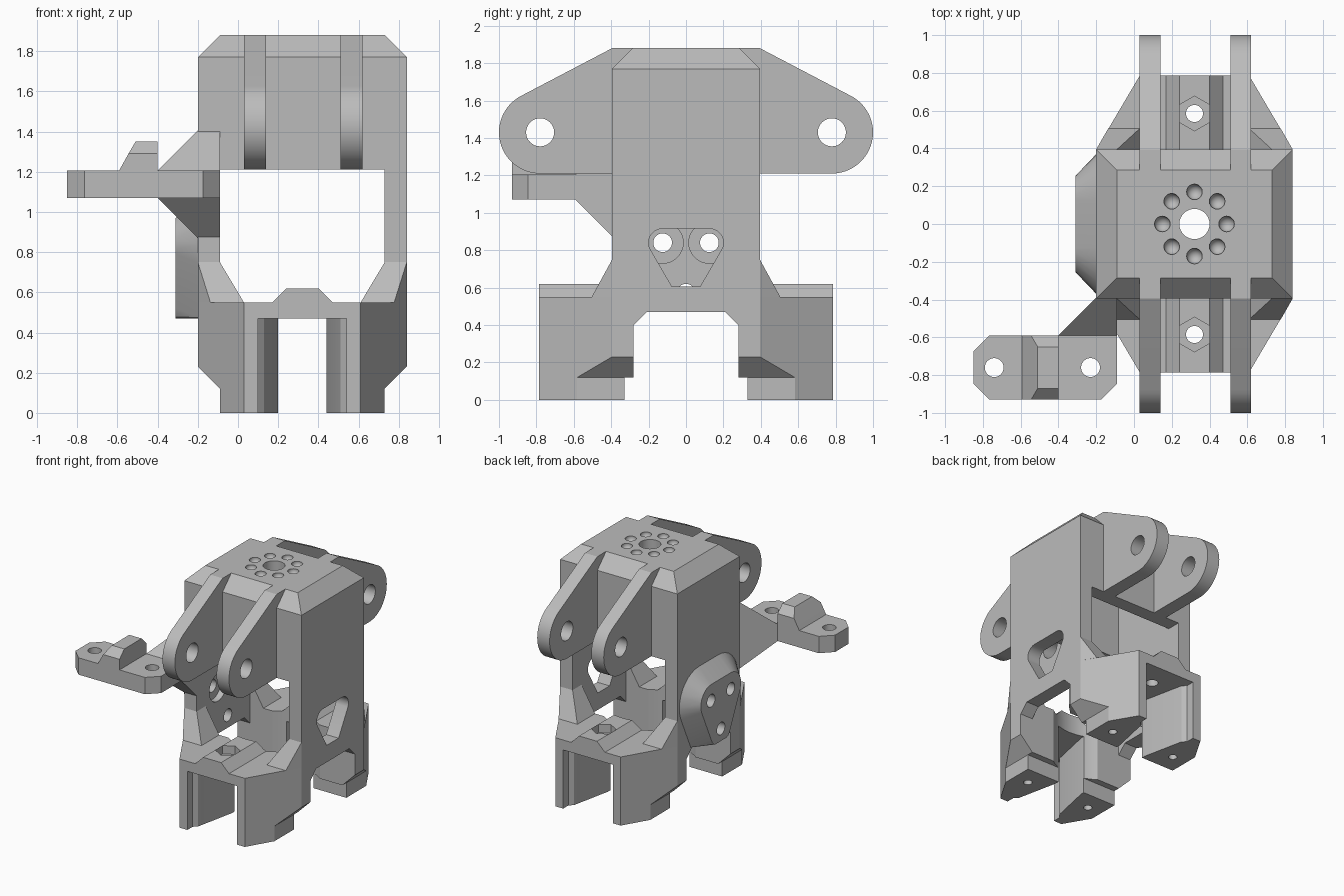
import bpy, bmesh
from math import cos, sin, pi, radians

if "Cube" in bpy.data.objects:
    bpy.data.objects.remove(bpy.data.objects["Cube"], do_unlink=True)

grey = bpy.data.materials.new("plain grey")
grey.use_nodes = True
COLOUR = (0.5, 0.5, 0.5, 1)
grey.diffuse_color = COLOUR
grey.node_tree.nodes["Principled BSDF"].inputs["Base Color"].default_value = COLOUR

CX = 0.32   # centre line of the frame


def finish(name, bm):
    bmesh.ops.recalc_face_normals(bm, faces=bm.faces)
    mesh = bpy.data.meshes.new(name)
    bm.to_mesh(mesh)
    bm.free()
    obj = bpy.data.objects.new(name, mesh)
    mesh.materials.append(grey)
    bpy.context.collection.objects.link(obj)
    return obj


def hull(name, points):
    bm = bmesh.new()
    for p in points:
        bm.verts.new(p)
    res = bmesh.ops.convex_hull(bm, input=bm.verts)
    spare = {g for g in res["geom_interior"] if isinstance(g, bmesh.types.BMVert)}
    bmesh.ops.delete(bm, geom=list(spare), context='VERTS')
    bmesh.ops.dissolve_limit(bm, angle_limit=radians(1), verts=bm.verts, edges=bm.edges)
    return finish(name, bm)


def place(axis, u, v, t):
    return {'x': (t, u, v), 'y': (u, t, v), 'z': (u, v, t)}[axis]


def prism(name, points, axis, a, b):
    bm = bmesh.new()
    low = [bm.verts.new(place(axis, u, v, a)) for u, v in points]
    high = [bm.verts.new(place(axis, u, v, b)) for u, v in points]
    bm.faces.new(low)
    bm.faces.new(high)
    for i in range(len(low)):
        j = (i + 1) % len(low)
        bm.faces.new((low[i], low[j], high[j], high[i]))
    return finish(name, bm)


def rect(u0, u1, v0, v1):
    return [(u0, v0), (u1, v0), (u1, v1), (u0, v1)]


def arc(u, v, r, start=0, end=360, n=32):
    return [(u + r * cos(radians(start + (end - start) * i / n)),
             v + r * sin(radians(start + (end - start) * i / n)))
            for i in range(n + (abs(end - start) < 360))]


def both(half):
    """Mirror a half outline about the centre line."""
    return half + [(2 * CX - x, y) for x, y in reversed(half)]


def cut(obj, *cutters):
    for c in cutters:
        c.hide_render = True
        mod = obj.modifiers.new("cut", 'BOOLEAN')
        mod.operation, mod.solver, mod.object = 'DIFFERENCE', 'EXACT', c
        dg = bpy.context.evaluated_depsgraph_get()
        dg.update()
        mesh = bpy.data.meshes.new_from_object(obj.evaluated_get(dg))
        obj.modifiers.clear()
        obj.data = mesh
        bpy.data.objects.remove(c, do_unlink=True)
    return obj


parts = []
PAD_HOLES = [(-0.125, 0.84), (0.125, 0.84), (0, 0.57)]


def pad_drills():
    return [prism("drill", arc(y, z, 0.05), 'x', -0.5, 0) for y, z in PAD_HOLES]


# Main frame: chamfered block, hollowed out and opened front to back
def ring(x0, x1, y, z):
    return [(x, s * y, z) for x in (x0, x1) for s in (-1, 1)]


frame = hull("main_frame", ring(-0.2, 0.84, 0.395, 0.23) + ring(-0.2, 0.84, 0.395, 1.77)
             + ring(-0.09, 0.73, 0.285, 1.88))
cut(frame,
    prism("opening", rect(-0.09, 0.73, 0, 1.21), 'y', -1, 1),
    prism("cavity", rect(-0.09, 0.73, -0.285, 0.285), 'z', 1.1, 1.77),
    prism("arch", [(-0.28, 0), (0.28, 0), (0.28, 0.4), (0.21, 0.47), (-0.21, 0.47), (-0.28, 0.4)],
          'x', -1, 2),
    prism("window", arc(0.125, 0.84, 0.075, -25, 90, 10) + arc(-0.125, 0.84, 0.075, 90, 205, 10)
          + [(-0.075, 0.605), (0.075, 0.605)], 'x', 0.6, 1),
    prism("shaft", arc(CX, 0, 0.08), 'z', 1.5, 2))
for y, z in PAD_HOLES:
    if z > 0.6:
        cut(frame, prism("recess", arc(y, z, 0.11), 'x', -0.14, 0))
cut(frame, *pad_drills())

# Ring of dimples around the shaft hole
for i in range(8):
    bm = bmesh.new()
    bmesh.ops.create_uvsphere(bm, u_segments=20, v_segments=12, radius=0.042)
    bmesh.ops.translate(bm, verts=bm.verts,
                        vec=(CX + 0.17 * cos(i * pi / 4), 0.17 * sin(i * pi / 4), 1.875))
    cut(frame, finish("dimple", bm))
parts.append(frame)

# Three-hole mounting pad on the outer side wall
pad_points = []
for x, r in ((-0.31, 0.13), (-0.195, 0.25)):
    for y, z in PAD_HOLES:
        pad_points += [(x, u, max(v, 0.47)) for u, v in arc(y, z, r)]
parts.append(cut(hull("mounting_pad", pad_points), *pad_drills()))

for s, end in ((-1, "front"), (1, "back")):
    # Pivot ears
    for x, side in ((0.03, "right"), (0.51, "left")):
        outline = [(0.285, 1.21), (0.285, 1.88), (0.395, 1.88)] + arc(0.78, 1.43, 0.22, 64, -90, 24)
        ear = prism(f"{end}_{side}_ear", [(s * y, z) for y, z in outline], 'x', x, x + 0.11)
        cut(ear, prism("pin", arc(s * 0.78, 1.43, 0.075), 'x', -1, 2))
        parts.append(ear)

    # Lower bracket: two legs joined by a shelf
    plan = both([(-0.2, 0.28), (-0.2, 0.395), (0.03, 0.785)])
    bracket = prism(f"{end}_bracket", [(x, s * y) for x, y in plan], 'z', 0, 0.55)
    channel = both([(0.2, 0), (0.2, 0.36), (0.13, 0.69), (0.1, 0.72), (0.1, 0.9)])
    cut(bracket,
        prism("channel", [(x, s * y) for x, y in channel], 'z', -0.1, 0.47),
        prism("bore", arc(CX, 0, 0.35, n=48), 'z', -0.1, 0.8),
        prism("heel", rect(-0.5, 1.2, -0.33, 0.33), 'z', -0.1, 0.12),
        prism("bolt", arc(CX, s * 0.585, 0.045), 'z', 0.3, 0.8))
    for m in (-1, 1):
        under = [(-0.52, 0.23), (-0.41, 0.12), (-0.41, -0.1), (-0.7, -0.1), (-0.7, 0.23)]
        cut(bracket,
            prism("undercut", [(CX + m * x, z) for x, z in under], 'y', -1, 1),
            prism("screw", arc(CX + m * 0.285, s * 0.48, 0.032, n=20), 'z', -0.1, 0.12))
    parts.append(bracket)

    # Raised rib on the shelf with a hexagonal nut pocket
    rib = prism(f"{end}_nut_rib", both([(0.17, 0.545), (0.17, 0.55), (0.24, 0.62)]),
                'y', s * 0.3, s * 0.785)
    cut(rib,
        prism("bore", arc(CX, 0, 0.35, n=48), 'z', -0.1, 0.8),
        prism("hexagon", arc(CX, s * 0.585, 0.092, 30, 390, 6), 'z', 0.553, 0.8),
        prism("bolt", arc(CX, s * 0.585, 0.045), 'z', 0.3, 0.8))
    parts.append(rib)

    # Gussets flaring from the side walls to the shelf
    for m, side in ((-1, "right"), (1, "left")):
        top = [(x, y, 0.75) for x, y in rect(0.41, 0.52, 0.28, 0.395)]
        base = [(x, y, 0.549) for x, y in
                ((0.52, 0.28), (0.52, 0.395), (0.457, 0.505), (0.29, 0.505), (0.29, 0.28))]
        parts.append(hull(f"{end}_{side}_gusset",
                          [(CX + m * x, s * y, z) for x, y, z in top + base]))

# Side arm: plate with clipped corners, a raised block and a flared root
arm = prism("side_arm", [(-0.85, -0.675), (-0.765, -0.59), (-0.09, -0.59), (-0.09, -0.845),
                         (-0.175, -0.93), (-0.765, -0.93), (-0.85, -0.845)], 'z', 1.07, 1.205)
block = hull("arm_block", [(x, y, 1.2) for x in (-0.595, -0.4) for y in (-0.59, -0.93)]
             + [(x, y, 1.29) for x in (-0.545, -0.4) for y in (-0.59, -0.93)]
             + [(x, y, 1.35) for x in (-0.51, -0.4) for y in (-0.65, -0.87)])
root = hull("arm_root", [(x, -0.59, z) for x in (-0.4, -0.09) for z in (1.07, 1.205)]
            + [(x, -0.39, z) for x in (-0.2, -0.09) for z in (0.87, 1.405)])
for x in (-0.74, -0.23):
    cut(arm, prism("arm_hole", arc(x, -0.76, 0.05), 'z', 1, 1.3))
parts += [arm, block, root]

# Smooth the round surfaces, keep the edges sharp
bpy.ops.object.select_all(action='DESELECT')
for p in parts:
    p.select_set(True)
bpy.context.view_layer.objects.active = parts[0]
bpy.ops.object.shade_smooth_by_angle(angle=radians(25))
